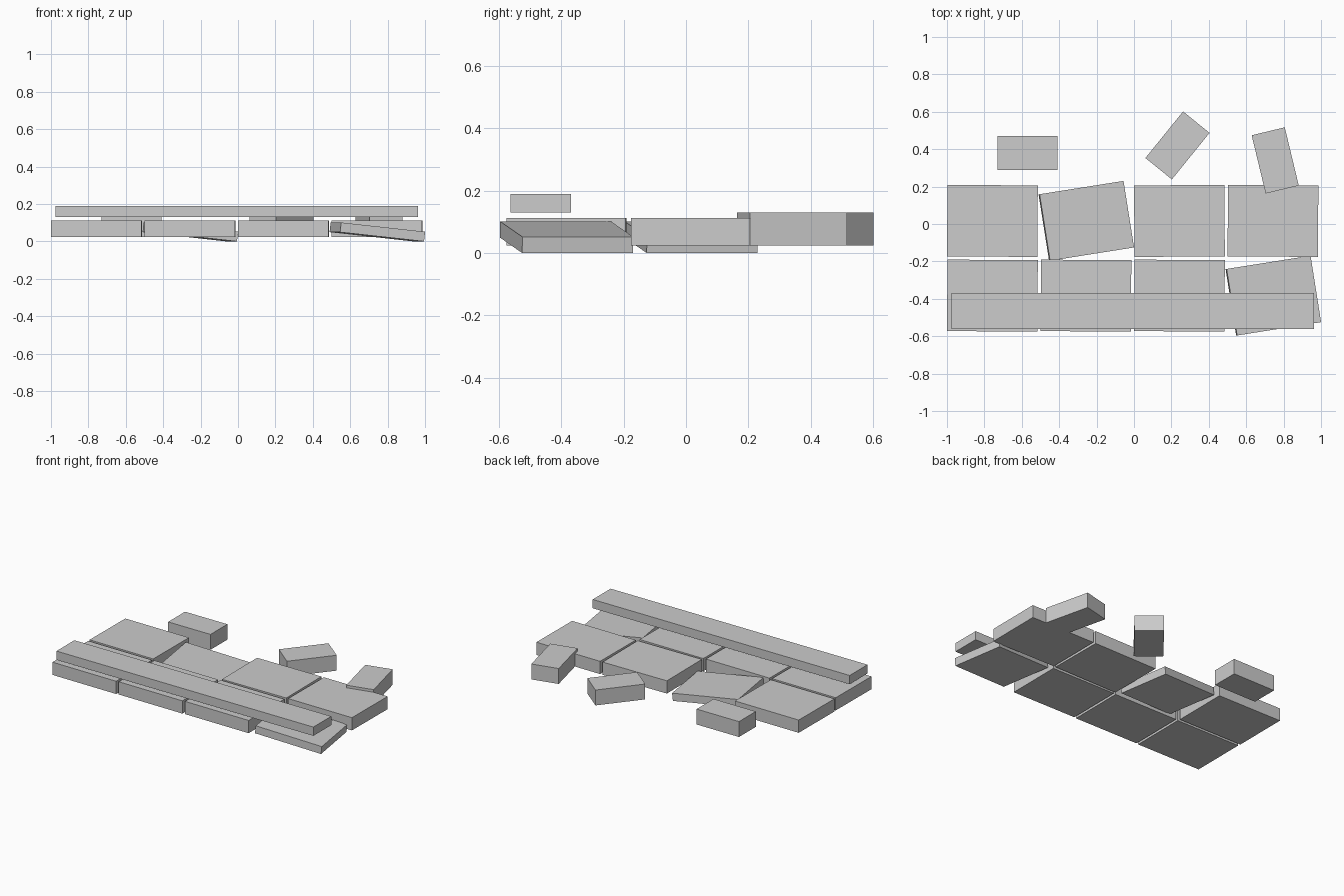
import bpy
import math

if "Cube" in bpy.data.objects:
    bpy.data.objects.remove(bpy.data.objects["Cube"])

# One plain stone colour for everything
stone = bpy.data.materials.new("light_grey_stone")
stone.diffuse_color = (0.604, 0.604, 0.604, 1.0)
stone.use_nodes = True
stone.node_tree.nodes["Principled BSDF"].inputs["Base Color"].default_value = stone.diffuse_color


def box(name, size, centre, yaw=0.0, tilt=0.0):
    """Box of the given size, tilted about its own y axis, then turned about z."""
    bpy.ops.mesh.primitive_cube_add(
        size=1, location=centre,
        rotation=(0, math.radians(tilt), math.radians(yaw)))
    ob = bpy.context.object
    ob.name = name
    ob.scale = size
    bpy.ops.object.transform_apply(location=False, rotation=False, scale=True)
    ob.data.materials.append(stone)
    return ob


# Paving slabs: two rows of four, two of them loose, thinner and sunken
columns = (-0.757, -0.257, 0.243, 0.743)
rows = (("back", 0.0165, (-0.4, None, 0.4, -0.4)),
        ("front", -0.383, (-0.4, -0.4, -0.4, None)))
for row, y, yaws in rows:
    for i, (x, yaw) in enumerate(zip(columns, yaws)):
        if yaw is None:
            box(f"loose_slab_{row}_{i + 1}", (0.457, 0.36, 0.052),
                (x + 0.002, y, 0.051), yaw=9, tilt=6.2)
        else:
            box(f"slab_{row}_{i + 1}", (0.483, 0.382, 0.087),
                (x, y, 0.0685), yaw=yaw)

# Long kerb strip above the front row
box("kerb_strip", (1.94, 0.193, 0.06), (-0.007, -0.466, 0.16))

# Scattered blocks behind the paving
blocks = ((-0.57, 0.38, 0), (0.2325, 0.42, 51), (0.755, 0.34, -76.5))
for i, (x, y, yaw) in enumerate(blocks):
    box(f"block_{i + 1}", (0.32, 0.182, 0.105), (x, y, 0.0775), yaw=yaw)
